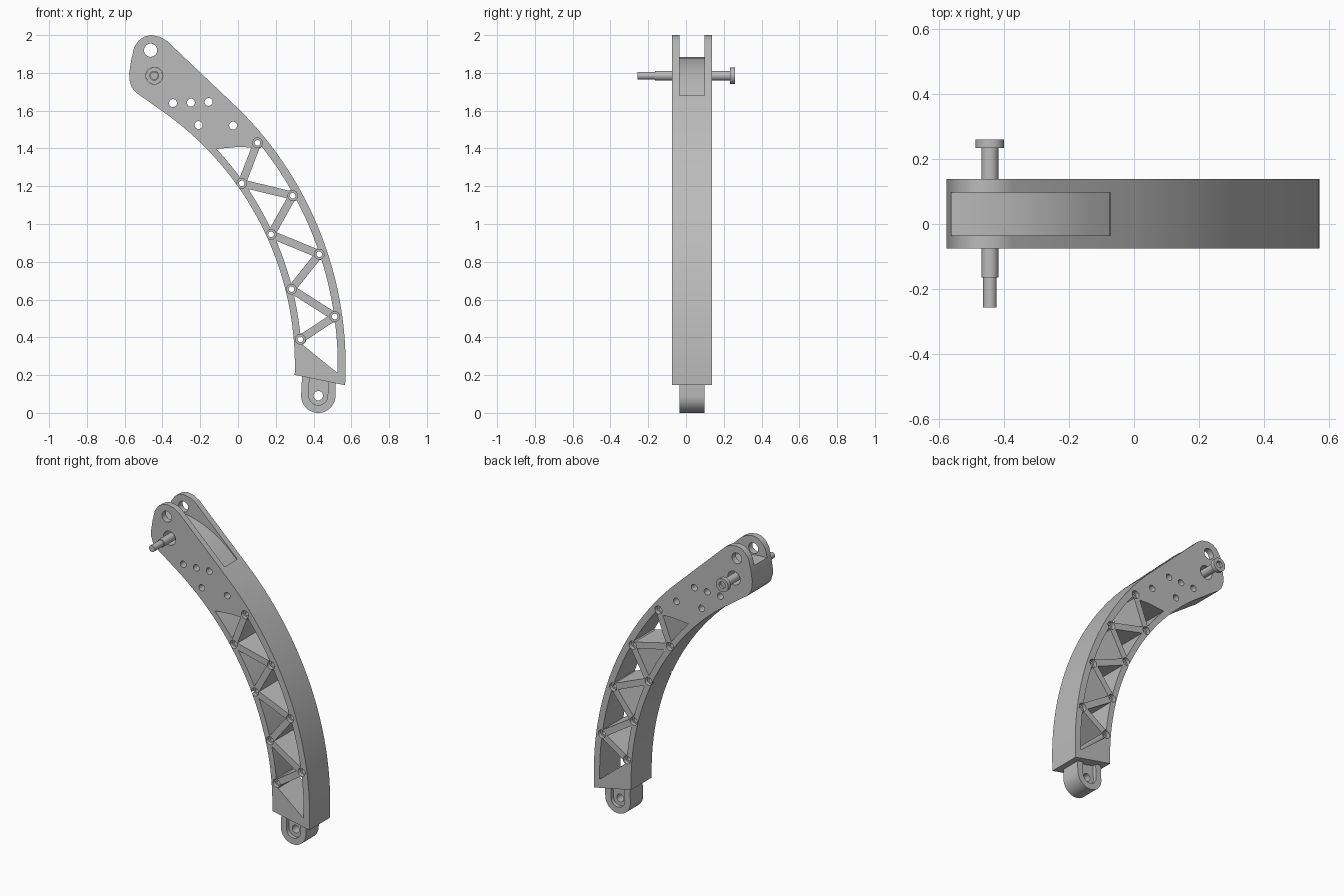
import bpy, bmesh, math
from mathutils import Vector

cube = bpy.data.objects.get("Cube")
if cube:
    bpy.data.objects.remove(cube, do_unlink=True)

grey = bpy.data.materials.new("plain_grey")
grey.use_nodes = True
GREY = (0.5, 0.5, 0.5, 1)
grey.diffuse_color = GREY
grey.node_tree.nodes["Principled BSDF"].inputs["Base Color"].default_value = GREY

FRONT, BACK = -0.075, 0.138        # arm faces
SLOT_F, SLOT_B = -0.035, 0.097     # fork gap and foot tab
CX, CZ = -1.344, 0.25              # centre of the arm's curve
R_OUT, R_IN = 1.914, 1.645


def arc(cx, cz, r, a0, a1, n):
    """Points along an arc in the XZ plane, angles in degrees."""
    angles = [math.radians(a0 + (a1 - a0) * i / n) for i in range(n + 1)]
    return [(cx + r * math.cos(a), cz + r * math.sin(a)) for a in angles]


def prism(name, points, y0, y1):
    """Extrude an XZ outline along y."""
    bm = bmesh.new()
    face = bm.faces.new([bm.verts.new((x, y0, z)) for x, z in points])
    new = bmesh.ops.extrude_face_region(bm, geom=[face])["geom"]
    verts = [v for v in new if isinstance(v, bmesh.types.BMVert)]
    bmesh.ops.translate(bm, verts=verts, vec=(0, y1 - y0, 0))
    bmesh.ops.recalc_face_normals(bm, faces=bm.faces)
    mesh = bpy.data.meshes.new(name)
    bm.to_mesh(mesh)
    bm.free()
    mesh.materials.append(grey)
    obj = bpy.data.objects.new(name, mesh)
    bpy.context.collection.objects.link(obj)
    return obj


def disc(name, centre, r, y0, y1, n=32):
    return prism(name, arc(*centre, r, 0, 360 * (n - 1) / n, n - 1), y0, y1)


def bar(name, a, b, width, y0, y1):
    a, b = Vector(a), Vector(b)
    d = (b - a).normalized()
    s = Vector((-d.y, d.x)) * width / 2
    return prism(name, [a - s, b - s, b + s, a + s], y0, y1)


def boolean(obj, tool, operation="DIFFERENCE"):
    """Apply a boolean and remove the tool."""
    tool.hide_render = True
    mod = obj.modifiers.new("cut", "BOOLEAN")
    mod.operation, mod.solver, mod.object = operation, "EXACT", tool
    bpy.context.view_layer.objects.active = obj
    bpy.ops.object.modifier_apply(modifier=mod.name)
    bpy.data.objects.remove(tool, do_unlink=True)


# Curved arm with a rounded head
head = [(-0.375, 1.968), (-0.41, 1.99), (-0.46, 2.0), (-0.495, 1.993),
        (-0.525, 1.972), (-0.55, 1.935), (-0.565, 1.87), (-0.576, 1.80),
        (-0.575, 1.762), (-0.562, 1.722), (-0.537, 1.693), (-0.50, 1.668)]
outline = arc(CX, CZ, R_OUT, -3.1, 45, 36) + head + arc(CX, CZ, R_IN, 53, -1.7, 36)
arm = prism("arm", outline, FRONT, BACK)

# Truss windows: one long opening, less the zigzag struts and bosses
nodes = [(0.103, 1.43), (0.02, 1.215), (0.29, 1.15), (0.175, 0.945),
         (0.43, 0.84), (0.283, 0.655), (0.512, 0.51), (0.33, 0.39)]
opening = (arc(CX, CZ, R_OUT - 0.042, -1.2, 39.2, 30)
           + [(0.075, 1.405), (0.0, 1.408)]
           + arc(CX, CZ, R_IN + 0.037, 43, 4, 30))
windows = prism("window_cutter", opening, -0.2, 0.3)
for a, b in zip(nodes, nodes[1:]):
    boolean(windows, bar("strut", a, b, 0.042, -0.4, 0.5))
for p in nodes:
    boolean(windows, disc("boss", p, 0.031, -0.4, 0.5))
boolean(arm, windows)

# Screw holes with counterbores on both faces
for p in nodes:
    boolean(arm, disc("screw_hole", p, 0.015, -0.3, 0.3, 20))
    boolean(arm, disc("bore", p, 0.026, FRONT - 0.1, FRONT + 0.025, 24))
    boolean(arm, disc("bore", p, 0.026, BACK - 0.025, BACK + 0.1, 24))

# Plain holes in the head
for p in [(-0.344, 1.64), (-0.249, 1.643), (-0.156, 1.646),
          (-0.209, 1.524), (-0.026, 1.521)]:
    boolean(arm, disc("hole", p, 0.021, -0.3, 0.3, 24))
PIN = (-0.443, 1.785)
boolean(arm, disc("pin_hole", PIN, 0.045, -0.3, 0.3))
boolean(arm, disc("top_hole", (-0.463, 1.92), 0.035, -0.3, 0.3))

# Fork gap with a curved floor
floor = [(-0.075, 1.675), (-0.14, 1.735), (-0.20, 1.78), (-0.26, 1.815),
         (-0.32, 1.842), (-0.38, 1.862), (-0.44, 1.875), (-0.51, 1.883), (-0.7, 1.885)]
boolean(arm, prism("gap", floor + [(-0.7, 2.2), (0.1, 2.2)], SLOT_F, SLOT_B))

# Foot tab with a recess on each side and a pivot hole
FOOT = (0.425, 0.091)
foot = prism("foot_tab", arc(*FOOT, 0.091, 180, 360, 28) + [(0.518, 0.175), (0.34, 0.212)],
             SLOT_F, SLOT_B)
recess = arc(*FOOT, 0.05, 180, 360, 20) + [(0.478, 0.25), (0.38, 0.25)]
boolean(foot, prism("recess", recess, SLOT_F - 0.1, SLOT_F + 0.025))
boolean(foot, prism("recess", recess, SLOT_B - 0.025, SLOT_B + 0.1))
boolean(foot, disc("pivot_hole", FOOT, 0.025, -0.3, 0.3))

# Stepped pin with a socket head
pin = disc("pin", PIN, 0.026, -0.165, 0.237)
boolean(pin, disc("pin_tip", PIN, 0.021, -0.256, -0.15), "UNION")
boolean(pin, disc("pin_head", PIN, 0.044, 0.233, 0.26), "UNION")
boolean(pin, disc("socket", PIN, 0.022, 0.242, 0.3))

# Smooth curves, sharp edges
for obj in (arm, foot, pin):
    bpy.ops.object.select_all(action="DESELECT")
    obj.select_set(True)
    bpy.context.view_layer.objects.active = obj
    bpy.ops.object.shade_smooth_by_angle(angle=math.radians(30))
